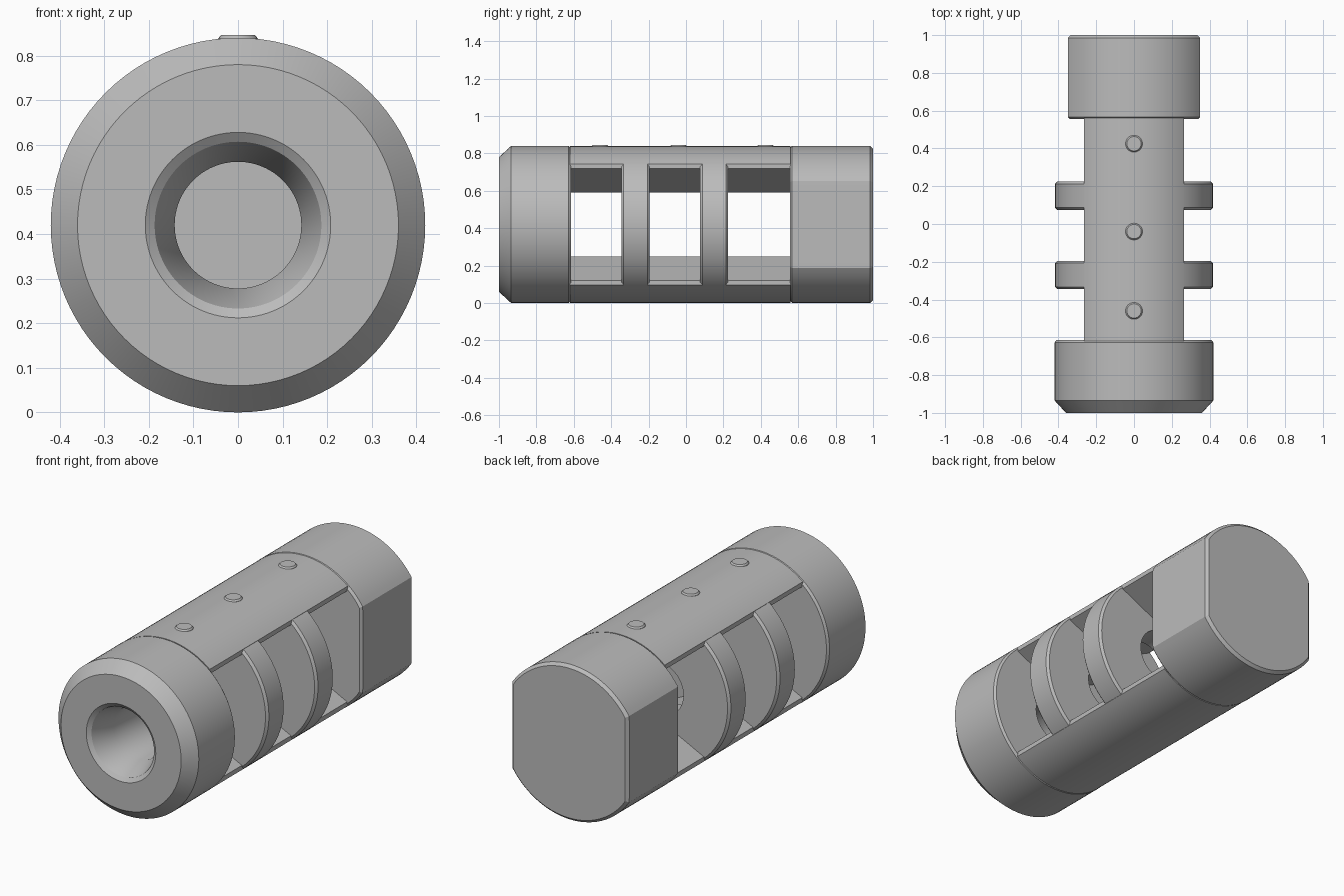
import bpy, bmesh, math

cube = bpy.data.objects.get("Cube")
if cube:
    bpy.data.objects.remove(cube, do_unlink=True)

R = 0.42          # outer radius, also the height of the axis
BORE = 0.142
SEG = 96

steel = bpy.data.materials.new("grey_steel")
steel.use_nodes = True
GREY = (0.5, 0.5, 0.5, 1)
steel.diffuse_color = GREY
steel.node_tree.nodes["Principled BSDF"].inputs["Base Color"].default_value = GREY


def loft(name, rings, closed=False, caps=True):
    """Skin equal-length rings of points; join the ends or cap them."""
    bm = bmesh.new()
    loops = [[bm.verts.new(p) for p in ring] for ring in rings]
    pairs = list(zip(loops, loops[1:]))
    if closed:
        pairs.append((loops[-1], loops[0]))
    for a, b in pairs:
        for i in range(len(a)):
            j = (i + 1) % len(a)
            bm.faces.new((a[i], a[j], b[j], b[i]))
    if caps and not closed:
        bm.faces.new(loops[0])
        bm.faces.new(loops[-1])
    bmesh.ops.remove_doubles(bm, verts=bm.verts, dist=1e-5)
    bmesh.ops.recalc_face_normals(bm, faces=bm.faces)
    mesh = bpy.data.meshes.new(name)
    bm.to_mesh(mesh)
    bm.free()
    mesh.materials.append(steel)
    obj = bpy.data.objects.new(name, mesh)
    bpy.context.collection.objects.link(obj)
    bpy.ops.object.select_all(action="DESELECT")
    obj.select_set(True)
    bpy.context.view_layer.objects.active = obj
    bpy.ops.object.shade_smooth_by_angle(angle=math.radians(20))
    return obj


def ring(r, y, limit=1.0):
    """Circle about the long axis, flattened on both sides at x = limit."""
    pts = []
    for i in range(SEG):
        a = math.tau * i / SEG
        x = max(-limit, min(limit, r * math.cos(a)))
        pts.append((x, y, R + r * math.sin(a)))
    return pts


# Front collar with chamfered nose and countersunk bore
loft("front_collar", [ring(r, y) for r, y in (
    (0.208, -1), (0.36, -1), (R, -0.935), (R, -0.627), (0.41, -0.615),
    (BORE, -0.615), (BORE, -0.86), (0.187, -0.985))], closed=True)

# Two baffles with bevelled rims
C = 0.012
for name, y0, y1 in (("front_baffle", -0.345, -0.195), ("rear_baffle", 0.075, 0.225)):
    rim = R - 0.002
    loft(name, [ring(r, y) for r, y in (
        (BORE, y0), (rim - C, y0), (rim, y0 + C),
        (rim, y1 - C), (rim - C, y1), (BORE, y1))], closed=True)

# Rear block with two wrench flats
loft("rear_block", [ring(R - c, y, 0.35 - c) for c, y in (
    (C, 0.555), (0, 0.555 + C), (0, 0.985), (0.015, 1))])

# Top and bottom bars: curved outside, wedge-shaped inside
HALF = 0.265
SKIN = R - 0.001
spread = math.asin(HALF / SKIN)
section = [(SKIN * math.sin(t), SKIN * math.cos(t))
           for t in (spread * (i / 12 - 1) for i in range(25))]
section += [(HALF, 0.30), (0, 0.17), (-HALF, 0.30)]
for name, side in (("top_bar", 1), ("bottom_bar", -1)):
    loft(name, [[(x, y, R + side * z) for x, z in section] for y in (-0.62, 0.56)])

# Low screw heads along the top
for i, y in enumerate((-0.46, -0.04, 0.425)):
    loft(f"screw_head_{i + 1}", [
        [(r * math.cos(math.tau * k / 32), y + r * math.sin(math.tau * k / 32), z)
         for k in range(32)]
        for r, z in ((0.045, 0.82), (0.045, 0.838), (0.038, 0.846))])
